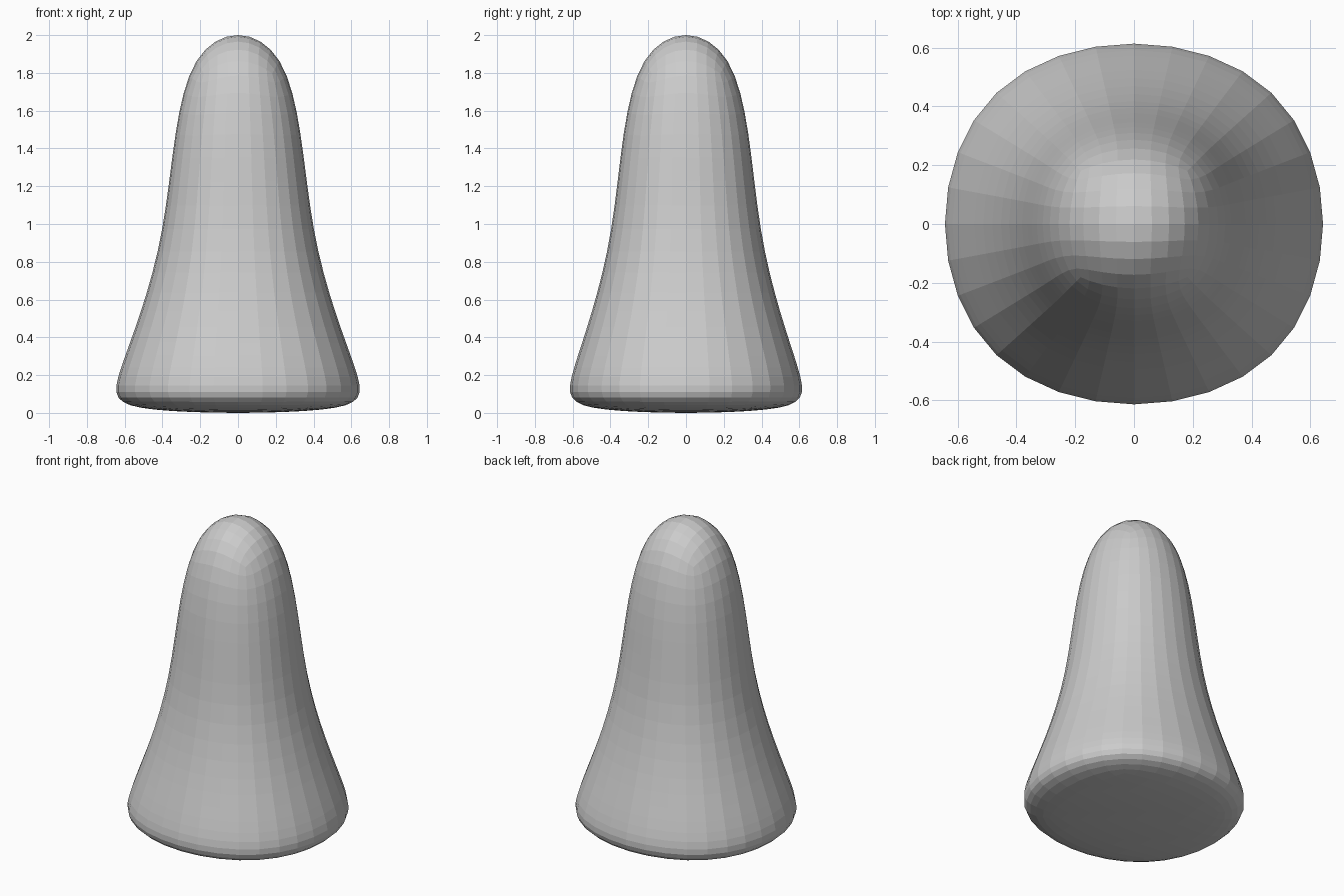
import bpy, bmesh

if "Cube" in bpy.data.objects:
    bpy.data.objects.remove(bpy.data.objects["Cube"])

# Square control rings: (half width x, half width y, height), base to tip
RINGS = [
    (0.72, 0.685, -0.012),   # base
    (0.735, 0.70, 0.14),     # rim
    (0.386, 0.386, 0.90),    # waist
    (0.35, 0.35, 2.096),     # rounded tip
]

bm = bmesh.new()
loops = [[bm.verts.new((sx * rx, sy * ry, z))
          for sx, sy in ((-1, -1), (1, -1), (1, 1), (-1, 1))]
         for rx, ry, z in RINGS]

# Side walls between neighbouring rings
for low, high in zip(loops, loops[1:]):
    for i in range(4):
        j = (i + 1) % 4
        bm.faces.new((low[i], low[j], high[j], high[i]))

# End caps
bm.faces.new(loops[0][::-1])
bm.faces.new(loops[-1])
bmesh.ops.recalc_face_normals(bm, faces=bm.faces)

mesh = bpy.data.meshes.new("flared_body")
bm.to_mesh(mesh)
bm.free()
body = bpy.data.objects.new("flared_body", mesh)
bpy.context.collection.objects.link(body)

# Subdivide the cage into the rounded, flat-faceted form
sub = body.modifiers.new("rounding", 'SUBSURF')
sub.levels = 3
sub.render_levels = 3
for p in mesh.polygons:
    p.use_smooth = False
